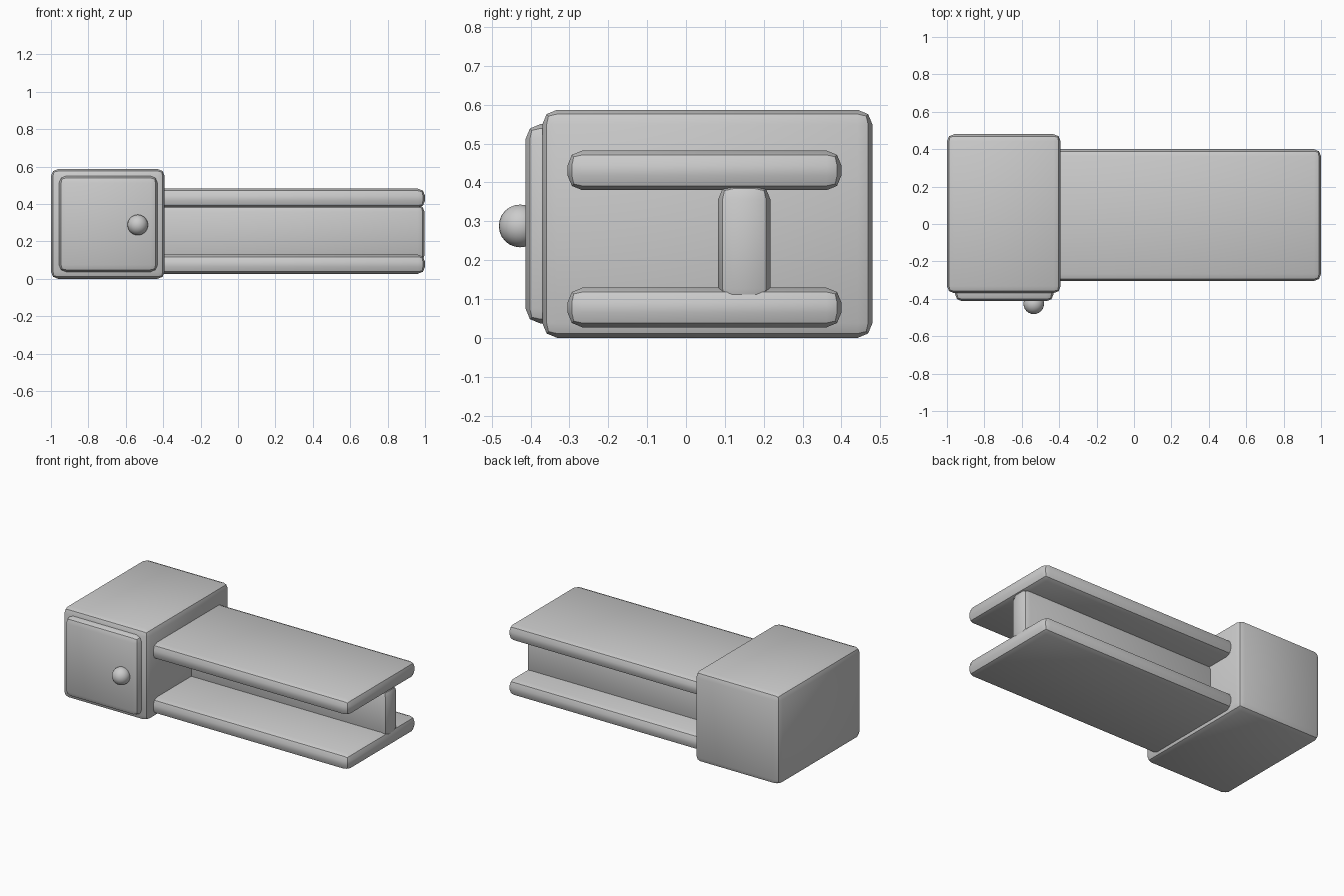
import bpy, bmesh, math
from mathutils import Vector, Matrix

if "Cube" in bpy.data.objects:
    bpy.data.objects.remove(bpy.data.objects["Cube"])


def finish(name, bm):
    # smooth shading, with edges steeper than 30 degrees kept sharp
    for f in bm.faces:
        f.smooth = True
    for e in bm.edges:
        e.smooth = e.calc_face_angle(0) < math.radians(30)
    mesh = bpy.data.meshes.new(name)
    bm.to_mesh(mesh)
    bm.free()
    obj = bpy.data.objects.new(name, mesh)
    bpy.context.collection.objects.link(obj)
    return obj


def rounded_box(name, lo, hi, radius=0.038):
    lo, hi = Vector(lo), Vector(hi)
    bm = bmesh.new()
    bmesh.ops.create_cube(bm, size=1)
    bmesh.ops.scale(bm, vec=hi - lo, verts=bm.verts)
    bmesh.ops.translate(bm, vec=(lo + hi) / 2, verts=bm.verts)
    bmesh.ops.bevel(bm, geom=bm.edges[:], offset=radius, segments=2,
                    profile=0.5, affect='EDGES')
    return finish(name, bm)


# cabinet body with its door panel
rounded_box("cabinet", (-1.0, -0.37, 0.0), (-0.392, 0.48, 0.587))
rounded_box("door", (-0.957, -0.413, 0.037), (-0.43, -0.31, 0.55))

# door knob
bm = bmesh.new()
bmesh.ops.create_uvsphere(bm, u_segments=24, v_segments=12, radius=0.055,
                          matrix=Matrix.Translation((-0.536, -0.427, 0.288)))
finish("knob", bm)

# lower shelf and desk top run out of the cabinet
for name, z in (("lower_shelf", 0.027), ("desk_top", 0.38)):
    rounded_box(name, (-0.46, -0.305, z), (1.0, 0.4, z + 0.102))

# upright web joining the two boards
rounded_box("upright_panel", (-0.46, 0.083, 0.088), (0.998, 0.217, 0.395))
